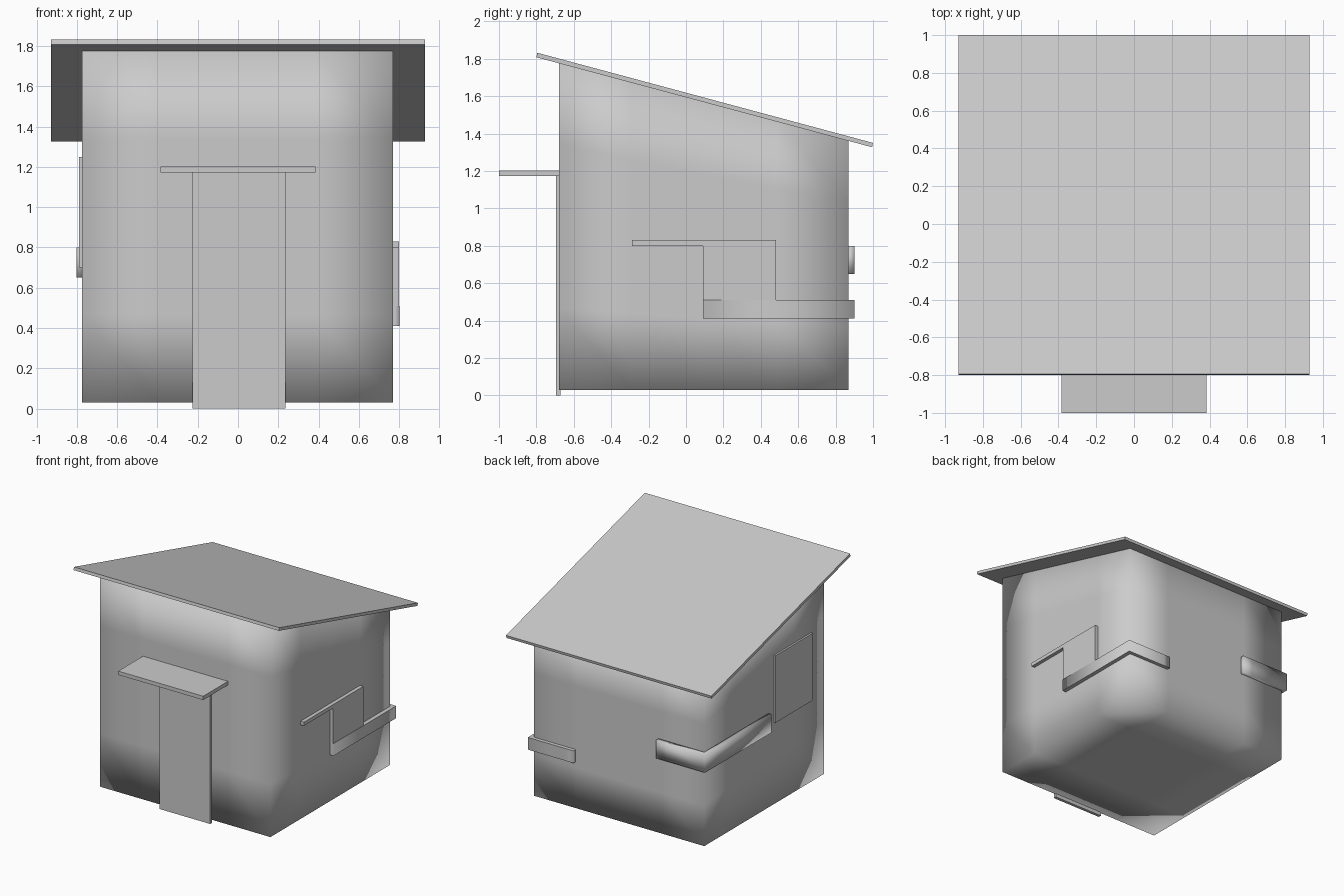
import bpy, bmesh
from mathutils import Vector

cube = bpy.data.objects.get("Cube")
if cube:
    bpy.data.objects.remove(cube, do_unlink=True)

grey = bpy.data.materials.new("plain grey")
grey.use_nodes = True
colour = (0.6, 0.6, 0.6, 1)
grey.diffuse_color = colour
grey.node_tree.nodes["Principled BSDF"].inputs["Base Color"].default_value = colour


def finish(name, bm, smooth):
    bmesh.ops.recalc_face_normals(bm, faces=bm.faces)
    for f in bm.faces:
        f.smooth = smooth
    mesh = bpy.data.meshes.new(name)
    bm.to_mesh(mesh)
    bm.free()
    mesh.materials.append(grey)
    obj = bpy.data.objects.new(name, mesh)
    bpy.context.collection.objects.link(obj)
    return obj


def box(name, low, high, cuts=0, smooth=False, shape=None):
    """Box between two corners, optionally subdivided and reshaped."""
    bm = bmesh.new()
    bmesh.ops.create_cube(bm, size=1)
    if cuts:
        bmesh.ops.subdivide_edges(bm, edges=bm.edges, cuts=cuts, use_grid_fill=True)
    low, high = Vector(low), Vector(high)
    for v in bm.verts:
        t = v.co + Vector((0.5, 0.5, 0.5))
        v.co = Vector([a + (b - a) * k for a, b, k in zip(low, high, t)])
        if shape:
            shape(v.co, t)
    return finish(name, bm, smooth)


def prism(name, points, direction, smooth=False, sharp_caps=False):
    """Closed outline extruded along a direction."""
    bm = bmesh.new()
    cap = bm.faces.new([bm.verts.new(p) for p in points])
    top = bmesh.ops.extrude_face_region(bm, geom=[cap], use_keep_orig=True)["geom"]
    new_verts = [g for g in top if isinstance(g, bmesh.types.BMVert)]
    bmesh.ops.translate(bm, vec=direction, verts=new_verts)
    if sharp_caps:
        axis = Vector(direction).normalized()
        for e in bm.edges:
            along = (e.verts[1].co - e.verts[0].co).normalized()
            e.smooth = abs(along.dot(axis)) > 0.5
    return finish(name, bm, smooth)


def roof_z(y):
    """Underside height of the sloping roof."""
    return 1.81 - 0.268 * (y + 0.8)


# Walls: closed block with a sloping top and soft shading over its edges
def slope_top(co, t):
    co.z = 0.03 + t.z * (roof_z(co.y) - 0.03)


box("walls", (-0.775, -0.68, 0), (0.77, 0.87, 1), 3, True, slope_top)

# Single-pitch roof slab
prism("roof", [(-0.93, -0.80, 1.808), (-0.93, 0.995, 1.327),
               (-0.93, 1.0, 1.35), (-0.93, -0.795, 1.832)], (1.86, 0, 0))

# Door and the canopy over it
box("door", (-0.225, -0.695, 0), (0.235, -0.67, 1.18))
box("door_canopy", (-0.385, -1.0, 1.172), (0.385, -0.67, 1.203))

# Window panel on the right wall
box("side_window", (-0.79, -0.51, 0.70), (-0.76, -0.03, 1.25))

# Stepped window on the left wall
prism("stepped_window", [(0.76, y, z) for y, z in
      ((-0.29, 0.80), (0.09, 0.80), (0.09, 0.51), (0.48, 0.51),
       (0.48, 0.83), (-0.29, 0.83))], (0.04, 0, 0))


# Strip windows that wrap round the two back corners
def corner_window(name, side, x_end, y_end, z, height, sharp):
    outer, inner = side * 0.803, side * 0.76
    plan = ((outer, y_end), (outer, 0.52), (outer, 0.90), (side * 0.45, 0.90),
            (x_end, 0.90), (x_end, 0.86), (inner, 0.86), (inner, y_end))
    prism(name, [(x, y, z) for x, y in plan], (0, 0, height), True, sharp)


corner_window("left_corner_window", 1, 0.39, 0.09, 0.41, 0.10, True)
corner_window("right_corner_window", -1, -0.36, 0.04, 0.65, 0.15, False)
